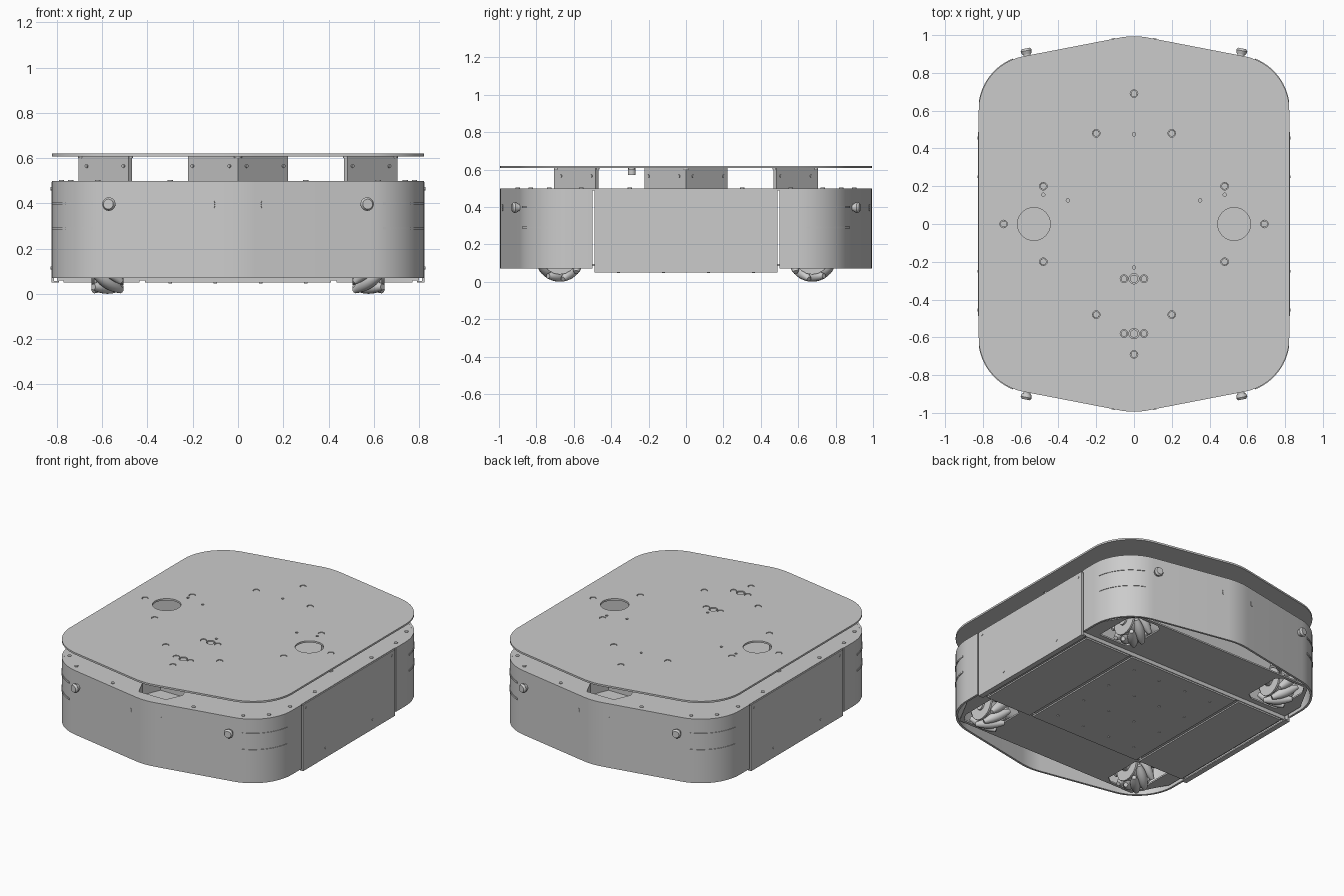
import bpy, bmesh, math
from mathutils import Vector, Matrix

if "Cube" in bpy.data.objects:
    bpy.data.objects.remove(bpy.data.objects["Cube"])

SIGNS = [(sx, sy) for sx in (1, -1) for sy in (1, -1)]


def fillet(corners, n=14):
    """Closed outline from (x, y, corner radius) triples."""
    out = []
    for i, (x, y, r) in enumerate(corners):
        p = Vector((x, y))
        if r == 0:
            out.append(p)
            continue
        a = (Vector(corners[i - 1][:2]) - p).normalized()
        b = (Vector(corners[(i + 1) % len(corners)][:2]) - p).normalized()
        half = a.angle(b) / 2
        c = p + (a + b).normalized() * r / math.sin(half)
        s = p + a * r / math.tan(half) - c
        e = p + b * r / math.tan(half) - c
        sweep = s.angle_signed(e)
        for k in range(n + 1):
            out.append(c + Matrix.Rotation(-sweep * k / n, 2) @ s)
    return out


def circle(x, y, r, n=24):
    return [(x + r * math.cos(2 * math.pi * k / n), y + r * math.sin(2 * math.pi * k / n)) for k in range(n)]


def finish(ob, angle=30):
    bpy.ops.object.select_all(action='DESELECT')
    ob.select_set(True)
    bpy.context.view_layer.objects.active = ob
    if ob.type == 'CURVE':
        bpy.ops.object.convert(target='MESH')
        ob = bpy.context.view_layer.objects.active
        bm = bmesh.new()
        bm.from_mesh(ob.data)
        bmesh.ops.remove_doubles(bm, verts=bm.verts, dist=1e-5)
        bmesh.ops.recalc_face_normals(bm, faces=bm.faces)
        bm.to_mesh(ob.data)
        bm.free()
    bpy.ops.object.shade_smooth_by_angle(angle=math.radians(angle))
    return ob


def slab(name, loops, z0, z1):
    """Flat extrusion: first loop is the outline, the rest are holes."""
    cu = bpy.data.curves.new(name, 'CURVE')
    cu.dimensions, cu.fill_mode, cu.extrude = '2D', 'BOTH', (z1 - z0) / 2
    for loop in loops:
        sp = cu.splines.new('POLY')
        sp.points.add(len(loop) - 1)
        for pt, p in zip(sp.points, loop):
            pt.co = (p[0], p[1], 0, 1)
        sp.use_cyclic_u = True
    ob = bpy.data.objects.new(name, cu)
    ob.location.z = (z0 + z1) / 2
    bpy.context.collection.objects.link(ob)
    return finish(ob)


def from_bm(name, bm):
    me = bpy.data.meshes.new(name)
    bm.to_mesh(me)
    bm.free()
    ob = bpy.data.objects.new(name, me)
    bpy.context.collection.objects.link(ob)
    return finish(ob)


def add_cyl(bm, p0, p1, r0, r1=None, n=20):
    p0, p1 = Vector(p0), Vector(p1)
    d = p1 - p0
    m = Matrix.Translation((p0 + p1) / 2) @ d.to_track_quat('Z', 'Y').to_matrix().to_4x4()
    bmesh.ops.create_cone(bm, cap_ends=True, segments=n, radius1=r0, radius2=r0 if r1 is None else r1,
                          depth=d.length, matrix=m)


def cyls(name, items):
    bm = bmesh.new()
    for it in items:
        add_cyl(bm, *it)
    return from_bm(name, bm)


def box(name, x0, x1, y0, y1, z0, z1):
    return slab(name, [[(x0, y0), (x1, y0), (x1, y1), (x0, y1)]], z0, z1)


def hexagon(w, yc, yt, r):
    return fillet([(w, yc, r), (0, yt, .4), (-w, yc, r), (-w, -yc, r), (0, -yt, .4), (w, -yc, r)])


# Top plate with bolt holes
bolts = [(0, .69), (0, -.69), (.69, 0), (-.69, 0)]
bolts += [(.2 * sx, .48 * sy) for sx, sy in SIGNS] + [(.48 * sx, .2 * sy) for sx, sy in SIGNS]
small_bolts = [(sx * .053, y) for sx in (1, -1) for y in (-.29, -.58)]
pins = [(0, .475), (.48, .155), (-.48, .155), (.35, .125), (-.35, .125), (0, -.23)]
holes = [circle(s * .53, 0, .087, 40) for s in (1, -1)]
holes += [circle(x, y, .02) for x, y in bolts + small_bolts]
holes += [circle(x, y, .009, 12) for x, y in pins] + [circle(0, y, .027) for y in (-.29, -.58)]
slab("top_plate", [hexagon(.822, .842, 1.001, .29)] + holes, .608, .62)
cyls("top_plate_bolts", [((x, y, .6), (x, y, .617), .017) for x, y in bolts + small_bolts])
cyls("top_plate_connectors", [((0, y, .572), (0, y, .616), .021) for y in (-.29, -.58)])

# Four V-shaped risers between deck and plate
for k, side in enumerate(("back", "left", "front", "right")):
    rot = Matrix.Rotation(k * math.pi / 2, 2)
    v = [(0, .705), (.222, .483), (.208, .469), (0, .677), (-.208, .469), (-.222, .483)]
    slab(side + "_riser", [[rot @ Vector(p) for p in v]], .5, .608)
    screws = []
    for s in (1, -1):
        for t in (.037, .2):
            p = rot @ Vector((s * t, .705 - t))
            q = rot @ Vector((s * (t + .004), .709 - t))
            screws.append(((*p, .565), (*q, .565), .008))
    cyls(side + "_riser_screws", screws)

# Deck with a pocket at each end
pocket = [(.15, .8), (.1, .91), (-.1, .91), (-.15, .8), (-.1, .68), (.1, .68)]
pocket_in = [(x * 1.06, .8 + (y - .8) * 1.06) for x, y in pocket]
flip = lambda loop: [(x, -y) for x, y in loop]
slab("deck", [hexagon(.817, .839, .997, .287), pocket, flip(pocket)], .487, .499)

# End shells, pockets and recessed underside plates
shell = fillet([(.822, .5, 0), (.822, .842, .29), (0, 1.001, .4), (-.822, .842, .29), (-.822, .5, 0),
                (-.808, .5, 0), (-.808, .83, .276), (0, .987, .386), (.808, .83, .276), (.808, .5, 0)])
under = [(.8, .47), (.8, .62), (.68, .84), (-.68, .84), (-.8, .62), (-.8, .47)]
wells = [[(s * x, y) for x, y in ((.46, .54), (.5, .51), (.7, .51), (.7, .76), (.66, .82), (.5, .82), (.46, .79))]
         for s in (1, -1)]
for f, end in ((lambda l: l, "back"), (flip, "front")):
    slab(end + "_shell", [f(shell)], .07, .5)
    slab(end + "_pocket_wall", [f(pocket_in), f(pocket)], .42, .487)
    slab(end + "_pocket_floor", [f(pocket_in)], .41, .42)
    slab(end + "_underside", [f(under)] + [f(w) for w in wells], .085, .095)

# Belly tray: centre and side strips, cross walls and inner floor
box("belly_centre", -.41, .41, -.47, .47, .05, .06)
box("belly_floor", -.8, .8, -.47, .47, .075, .085)
for s, side in ((1, "right"), (-1, "left")):
    box(side + "_belly_strip", *sorted((s * .435, s * .77)), -.47, .47, .05, .06)
    box(side + "_side_panel", *sorted((s * .812, s * .825)), -.488, .488, .05, .495)
    box(side + "_panel_lip", *sorted((s * .79, s * .812)), -.488, .488, .05, .058)
    cyls(side + "_panel_screws", [((s * .82, y, z), (s * .828, y, z), .007)
                                  for y, z in ((.25, .115), (-.25, .115), (.455, .465), (-.455, .465))])
for s, end in ((1, "back"), (-1, "front")):
    box(end + "_cross_wall", -.8, .8, *sorted((s * .46, s * .475)), .06, .487)
cyls("belly_screws", [((x, y, .046), (x, y, .052), .008, None, 12)
                      for x in (-.3, -.1, .1, .3) for y in (-.36, -.12, .12, .36)])

# Mecanum wheels: hub, two rims and barrel rollers at 45 degrees
R, FAT, ROLLERS = .131, .031, 9


def wheel(name, cx, cy, hand):
    bm = bmesh.new()
    add_cyl(bm, (-.07, 0, 0), (.07, 0, 0), .055, None, 24)
    for s in (1, -1):
        add_cyl(bm, (s * .058, 0, 0), (s * .07, 0, 0), .092, None, 18)
        add_cyl(bm, (s * .07, 0, 0), (s * .082, 0, 0), .03)
    d = R - FAT
    for k in range(ROLLERS):
        m = (Matrix.Rotation(2 * math.pi * k / ROLLERS, 4, 'X') @ Matrix.Translation((0, 0, -d))
             @ Matrix.Rotation(hand * math.pi / 4, 4, 'Z'))
        rings = []
        for j in range(9):
            t = -.088 + .022 * j
            r = R - math.hypot(d, t * .707)
            rings.append([bm.verts.new(m @ Vector((t, y, z))) for y, z in circle(0, 0, r, 14)])
        for a, b in zip(rings, rings[1:]):
            for i in range(14):
                bm.faces.new((a[i - 1], a[i], b[i], b[i - 1]))
        bm.faces.new(rings[0])
        bm.faces.new(rings[-1])
    bmesh.ops.recalc_face_normals(bm, faces=bm.faces)
    inward = -1 if cx > 0 else 1
    add_cyl(bm, (inward * .07, 0, .02), (inward * .3, 0, .02), .045)
    from_bm(name, bm).location = (cx, cy, R)


# Corner details: wheels, knobs, slots and deck bolts
for sx, sy in SIGNS:
    tag = ("back" if sy > 0 else "front") + ("_right" if sx > 0 else "_left")
    wheel(tag + "_wheel", sx * .577, sy * .675, sx * sy)
    nrm = Vector((sx * .19, sy * .982, 0))
    base = Vector((sx * .565, sy * .888, .397))
    at = lambda t: base + nrm * t
    cyls(tag + "_knob", [(at(-.005), at(.02), .019), (at(.012), at(.03), .024, .03), (at(.03), at(.042), .03, .022)])
    slot = Vector((sx * .11, sy * .978, 0))
    cyls(tag + "_sensor_slot", [(slot + Vector((0, 0, z)), slot + nrm * .005 + Vector((0, 0, z)), .008)
                                for z in (.386, .395, .404)])
    arc = [(math.cos(math.radians(a)), math.sin(math.radians(a))) for a in range(8, 69, 5)]
    strip = [(.532 + .288 * c, .604 + .288 * s) for c, s in arc]
    strip += [(.532 + .293 * c, .604 + .293 * s) for c, s in reversed(arc)]
    for i, z in enumerate((.4, .29)):
        slab(f"{tag}_corner_slot_{i + 1}", [[(sx * x, sy * y) for x, y in strip]], z - .006, z + .006)
    cyls(tag + "_deck_bolts", [((sx * x, sy * y, .495), (sx * x, sy * y, .503), .012)
                               for x, y in ((.78, .56), (.74, .73), (.62, .83), (.3, .9), (.78, .3))])
